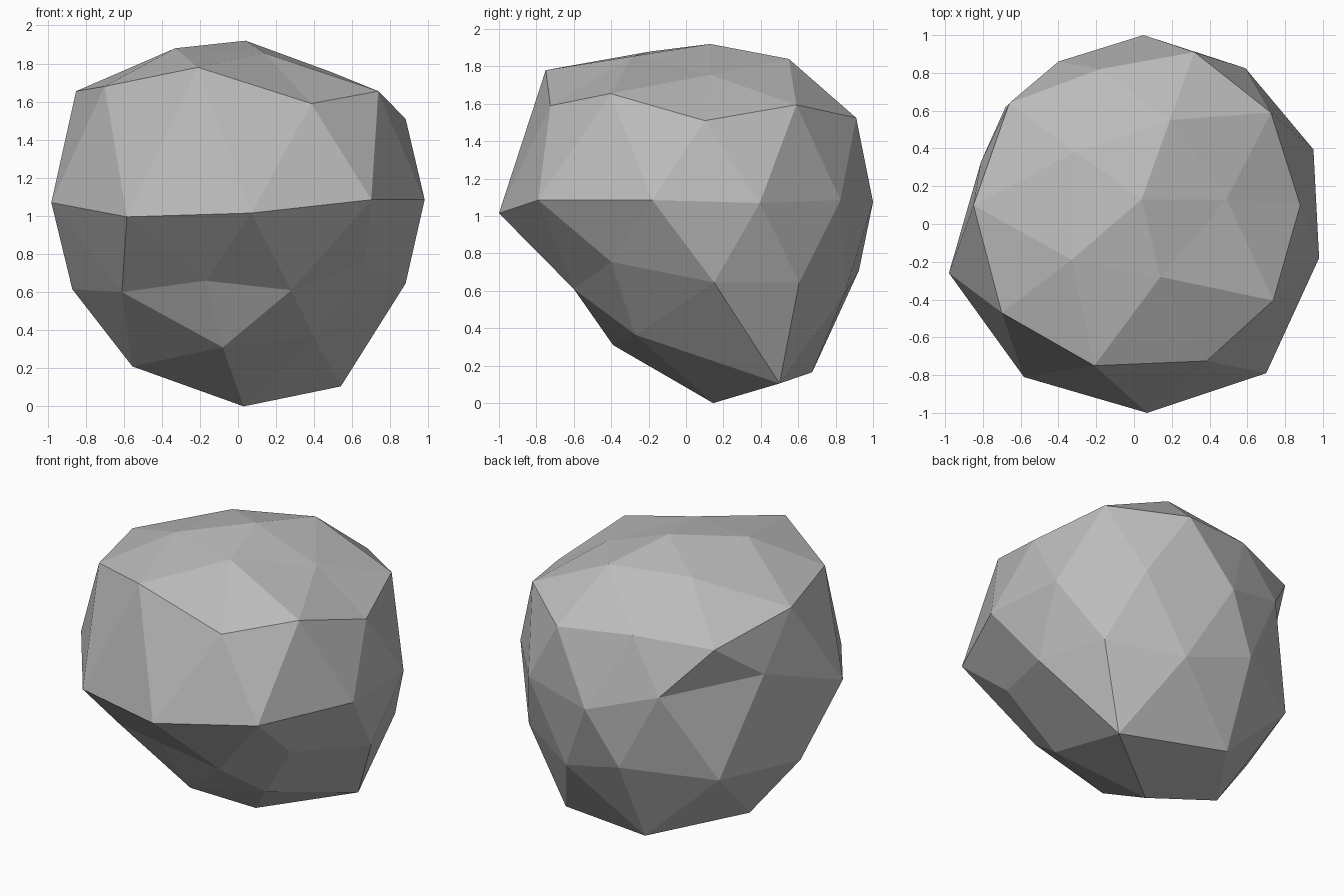
import bpy, bmesh

if "Cube" in bpy.data.objects:
    bpy.data.objects.remove(bpy.data.objects["Cube"])

# Boulder: a faceted ball of stacked rings, each ring counter-clockwise from +x
TOP = (.04, .13, 1.92)
CROWN = [(.49, .13, 1.755), (.19, .55, 1.84), (-.31, .38, 1.82), (-.33, -.19, 1.88), (.14, -.28, 1.855)]
SHOULDER = [(.88, .10, 1.51), (.725, .59, 1.595), (.32, .91, 1.525), (-.18, .82, 1.565), (-.66, .64, 1.525),
            (-.85, .10, 1.655), (-.70, -.47, 1.68), (-.21, -.75, 1.78), (.385, -.725, 1.59), (.737, -.405, 1.655)]
BELT = [(.95, .395, 1.07), (.59, .825, 1.085), (.05, 1.0, 1.075), (-.40, .86, 1.22), (-.81, .33, 1.285),
        (-.98, -.26, 1.07), (-.583, -.81, .995), (.07, -1.0, 1.015), (.70, -.79, 1.085), (.98, -.18, 1.085)]
HAUNCH = [(.88, .15, .645), (.74, .605, .645), (.297, .846, .58), (-.15, .925, .71), (-.68, .62, .65),
          (-.87, .03, .615), (-.61, -.39, .60), (-.17, -.58, .66), (.28, -.60, .61), (.67, -.40, .755)]
FOOT = [(.54, .50, .105), (-.17, .675, .165), (-.555, .12, .21), (-.08, -.39, .31), (.40, -.27, .365)]
BOTTOM = (.03, .145, 0)

stone = bpy.data.materials.new("stone grey")
stone.diffuse_color = (.5, .5, .5, 1)
stone.use_nodes = True
stone.node_tree.nodes["Principled BSDF"].inputs["Base Color"].default_value = stone.diffuse_color

bm = bmesh.new()
top, bottom = bm.verts.new(TOP), bm.verts.new(BOTTOM)
crown, shoulder, belt, haunch, foot = (
    [bm.verts.new(p) for p in ring] for ring in (CROWN, SHOULDER, BELT, HAUNCH, FOOT))


def cap(pole, small, big, shift):
    """Close a ten-point ring through a five-point ring to a pole."""
    for k in range(5):
        a, b = small[k], small[(k + 1) % 5]
        p, q, r = (big[(2 * k + shift + i) % 10] for i in range(3))
        for face in ((pole, a, b), (a, p, q), (a, q, b), (b, q, r)):
            bm.faces.new(face)


cap(top, crown, shoulder, 0)
cap(bottom, foot, haunch, 1)

# Sides: triangles between the belt and the rings above and below it
for ring in (shoulder, haunch):
    for j in range(10):
        bm.faces.new((ring[j], ring[(j + 1) % 10], belt[j]))
        bm.faces.new((ring[j], belt[j - 1], belt[j]))

bmesh.ops.recalc_face_normals(bm, faces=bm.faces)
mesh = bpy.data.meshes.new("boulder")
bm.to_mesh(mesh)
bm.free()
mesh.materials.append(stone)
bpy.context.collection.objects.link(bpy.data.objects.new("boulder", mesh))
